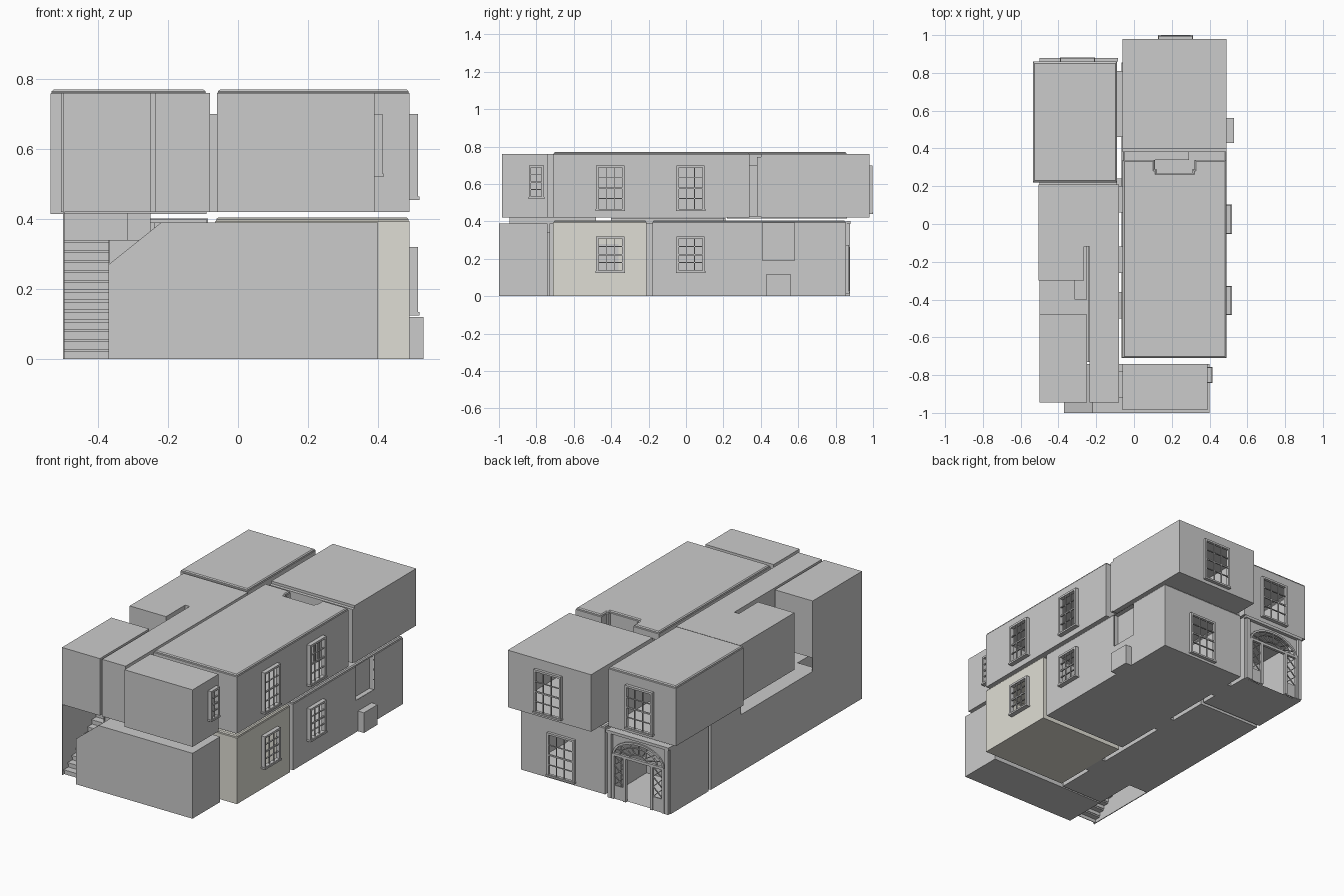
import bpy, bmesh, math

if "Cube" in bpy.data.objects:
    bpy.data.objects.remove(bpy.data.objects["Cube"])

def finish(name, bm, color=None, recalc=False):
    if recalc:
        bmesh.ops.recalc_face_normals(bm, faces=bm.faces[:])
    me = bpy.data.meshes.new(name)
    bm.to_mesh(me)
    bm.free()
    ob = bpy.data.objects.new(name, me)
    bpy.context.collection.objects.link(ob)
    if color:
        mat = bpy.data.materials.new(name + "_paint")
        mat.diffuse_color = color
        mat.use_nodes = True
        mat.node_tree.nodes["Principled BSDF"].inputs["Base Color"].default_value = mat.diffuse_color
        me.materials.append(mat)
    return ob

def rect(x0, x1, y0, y1):
    # counter-clockwise: edge 0 front, 1 right, 2 back, 3 left
    return [(x0, y0), (x1, y0), (x1, y1), (x0, y1)]

def inset(pts, d):
    out = []
    n = len(pts)
    for i, p in enumerate(pts):
        x, y = p
        for a, b in ((pts[i - 1], p), (p, pts[(i + 1) % n])):
            dx, dy = b[0] - a[0], b[1] - a[1]
            l = math.hypot(dx, dy)
            x -= dy / l * d
            y += dx / l * d
        out.append((x, y))
    return out

def room(name, pts, z0, z1, holes={}, cornice=False, color=None):
    """Hollow room shell; holes = {edge: [(u0, u1, za, zb)]} in world coordinates."""
    bm = bmesh.new()
    face = lambda vs: bm.faces.new([bm.verts.new(v) for v in vs])
    prof = [(0, -.012), (.003, -.008), (.003, -.005), (.009, 0)] if cornice else [(0, 0)]
    top = z1 + prof[0][1]
    n = len(pts)
    for i in range(n):
        a, b = pts[i], pts[(i + 1) % n]
        k = 0 if abs(a[0] - b[0]) > abs(a[1] - b[1]) else 1
        hs = holes.get(i, [])
        us = sorted({a[k], b[k], *[u for h in hs for u in h[:2]]}, reverse=a[k] > b[k])
        zs = sorted({z0, top, *[z for h in hs for z in h[2:]]})
        P = lambda u, z: (u, a[1], z) if k == 0 else (a[0], u, z)
        for u, v in zip(us, us[1:]):
            for s, t in zip(zs, zs[1:]):
                mu, mz = (u + v) / 2, (s + t) / 2
                if not any(h[0] < mu < h[1] and h[2] < mz < h[3] for h in hs):
                    face([P(u, s), P(v, s), P(v, t), P(u, t)])
    for (d0, h0), (d1, h1) in zip(prof, prof[1:]):
        lo, hi = inset(pts, d0), inset(pts, d1)
        for i in range(n):
            j = (i + 1) % n
            face([(*lo[i], z1 + h0), (*lo[j], z1 + h0), (*hi[j], z1 + h1), (*hi[i], z1 + h1)])
    face([(*p, z1) for p in inset(pts, prof[-1][0])])
    face([(*p, z0) for p in reversed(pts)])
    return finish(name, bm, color)

def hexa(bm, quad, near, far, put):
    """Extrude a (u, z) polygon between two depths."""
    a = [bm.verts.new(put(u, near, z)) for u, z in quad]
    b = [bm.verts.new(put(u, far, z)) for u, z in quad]
    bm.faces.new(a)
    bm.faces.new(b[::-1])
    n = len(quad)
    for i in range(n):
        j = (i + 1) % n
        bm.faces.new((a[j], a[i], b[i], b[j]))

def bar(bm, u0, u1, z0, z1, d0, d1, put):
    hexa(bm, [(u0, z0), (u1, z0), (u1, z1), (u0, z1)], d0, d1, put)

def beam(bm, p, q, w, d0, d1, put):
    dx, dz = q[0] - p[0], q[1] - p[1]
    l = math.hypot(dx, dz)
    nx, nz = -dz / l * w / 2, dx / l * w / 2
    hexa(bm, [(p[0] + nx, p[1] + nz), (q[0] + nx, q[1] + nz),
              (q[0] - nx, q[1] - nz), (p[0] - nx, p[1] - nz)], d0, d1, put)

def facing(axis, wall):
    if axis == 'x':
        return lambda u, d, z: (wall + d, u, z)
    return lambda u, d, z: (u, wall + d, z)

def boxes(name, items):
    bm = bmesh.new()
    for x0, x1, y0, y1, z0, z1 in items:
        bar(bm, x0, x1, z0, z1, y0, y1, facing('y', 0))
    return finish(name, bm, recalc=True)

def window(name, axis, wall, hole, depth=.028, cols=3, rows=4):
    u0, u1, z0, z1 = hole
    put = facing(axis, wall)
    bm = bmesh.new()
    t = .012
    # reveal, sill and glazing bars
    for a in ((u0, u0 + t, z0, z1), (u1 - t, u1, z0, z1),
              (u0 + t, u1 - t, z1 - t, z1), (u0 + t, u1 - t, z0, z0 + t)):
        bar(bm, *a, 0, depth - .004, put)
    bar(bm, u0 - .003, u1 + .003, z0, z0 + .01, 0, depth, put)
    for i in range(1, cols):
        u = u0 + t + (u1 - u0 - 2 * t) * i / cols
        bar(bm, u - .002, u + .002, z0 + t, z1 - t, .010, .018, put)
    for i in range(1, rows):
        z = z0 + t + (z1 - z0 - 2 * t) * i / rows
        w = .004 if i * 2 == rows else .002
        bar(bm, u0 + t, u1 - t, z - w, z + w, .010, .018, put)
    return finish(name, bm, recalc=True)

# window openings
side_up = [(-.48, -.33, .455, .70), (-.05, .10, .455, .70)]
side_low = [(-.48, -.33, .125, .32), (-.05, .10, .125, .32)]
closet = (-.84, -.76, .52, .70)
back_a, back_d, back_low = (.13, .31, .44, .70), (-.39, -.21, .44, .70), (.13, .31, .015, .275)

# upper floor rooms
room("upper_back_room", rect(-.06, .49, .40, .98), .42, .76, {2: [back_a]})
room("upper_middle_room", [(-.06, -.71), (.49, -.71), (.49, .34), (.32, .34), (.32, .29), (.31, .29),
     (.31, .27), (.12, .27), (.12, .29), (.11, .29), (.11, .34), (-.06, .34)], .42, .77, {1: side_up}, True)
room("upper_front_room", rect(-.06, .39, -.985, -.74), .42, .76, {1: [closet]})
room("upper_left_room", rect(-.535, -.09, .22, .86), .415, .77, {2: [back_d]}, True)
room("upper_hall", [(-.235, -.945), (-.08, -.945), (-.08, .21), (-.505, .21), (-.505, -.30),
     (-.265, -.30), (-.265, -.12), (-.235, -.12)], .42, .76)
room("stairwell_room", rect(-.50, -.25, -.945, -.48), .42, .76)

# lower floor rooms
room("lower_middle_room", rect(-.065, .49, -.71, -.21), 0, .405, {1: side_low[:1]}, True, (.74, .73, .66, 1))
room("lower_back_room", rect(-.065, .49, -.18, .855), 0, .405,
     {1: [side_low[1], (.41, .58, .19, .393)], 2: [back_low]}, True)
room("wall_niche", rect(.46, .489, .41, .58), .19, .393, {1: [(.41, .58, .19, .393)]})
room("entry_room", rect(-.50, -.09, .50, .86), 0, .40, {2: [(-.465, -.125, 0, .375)]})
room("lower_hall", [(-.50, .21), (-.24, .21), (-.24, -.73), (-.09, -.73), (-.09, .48), (-.50, .48)], 0, .39)
room("stair_landing", [(-.50, -.48), (-.365, -.48), (-.365, -.73), (-.24, -.73), (-.24, .21), (-.50, .21)], 0, .34)

# lower front room with a ceiling sloping under the stair
bm = bmesh.new()
hexa(bm, [(-.37, 0), (.40, 0), (.40, .39), (-.22, .39), (-.37, .27)], -1, -.74, facing('y', 0))
finish("lower_front_room", bm, recalc=True)

# windows
for i in range(2):
    window(f"upper_side_window_{i}", 'x', .49, side_up[i])
    window(f"lower_side_window_{i}", 'x', .49, side_low[i])
window("front_room_window", 'x', .39, closet, .026, 2)
window("upper_back_window", 'y', .98, back_a, .02)
window("upper_left_window", 'y', .86, back_d, .022)
window("lower_back_window", 'y', .855, back_low, .02)

# entrance: arched surround, fanlight and lattice sidelights
put = facing('y', .86)
cx, hw, spring, rise = -.295, .17, .265, .10
arc = lambda f, k: (cx + hw * f * math.cos(math.pi * k / 16), spring + rise * f * math.sin(math.pi * k / 16))
bm = bmesh.new()
for k in range(16):
    p, q = arc(1, k), arc(1, k + 1)
    hexa(bm, [p, q, (q[0], .376), (p[0], .376)], -.002, .004, put)
    for f, w in ((.97, .012), (.35, .005), (.72, .004)):
        beam(bm, arc(f, k), arc(f, k + 1), w, 0, .012, put)
for k in range(2, 16, 2):
    beam(bm, arc(.35, k), arc(.97, k), .004, .002, .010, put)
bar(bm, cx - hw, cx + hw, spring - .008, spring + .008, 0, .016, put)
for s in (-1, 1):
    for u in (.088, .166):
        bar(bm, cx + s * u - .008, cx + s * u + .008, 0, spring, 0, .016, put)
    bar(bm, cx + s * .127 - .035, cx + s * .127 + .035, 0, .08, .002, .010, put)
    for i in range(3):
        z, h = .08 + i * .059, .059
        for a, b in ((-.033, .033), (.033, -.033)):
            beam(bm, (cx + s * .127 + a, z), (cx + s * .127 + b, z + h), .005, .003, .009, put)
    bar(bm, cx + s * .188 - .012, cx + s * .188 + .012, 0, .385, 0, .016, put)
bar(bm, -.50, -.085, .385, .402, 0, .02, put)
finish("entrance_screen", bm, recalc=True)

# staircase rising away from the front
n, run = 12, .45 / 12
steps = []
for i in range(n):
    y, z = -.93 + i * run, (i + 1) * .34 / n
    steps.append((-.495, -.37, y - .006, y + run, z - .008, z))
    steps.append((-.495, -.37, y, y + .004, z - .34 / n, z - .008))
boxes("stairs", steps)
boxes("stair_side_walls", [(-.50, -.495, -.945, -.48, 0, .42), (-.37, -.365, -.74, -.48, 0, .34)])
boxes("upper_steps", [(-.315, -.25, -.40, .20, .34, .418), (-.50, -.315, .195, .21, .34, .418)])

# projecting meter box, party wall strip and door linings between rooms
boxes("outside_box", [(.488, .53, .43, .56, 0, .12)])
boxes("party_wall_strip", [(-.06, .49, .38, .40, .425, .745), (-.05, .29, .34, .38, .425, .70)])
boxes("upper_door_linings", [(-.082, -.058, y, y + .14, .42, .70) for y in (-.92, -.26, .06)]
      + [(-.092, -.058, .46, .81, .42, .70)])
boxes("lower_door_linings", [(-.092, -.063, y, y + .14, 0, .28) for y in (-.5, .1, .6)])
